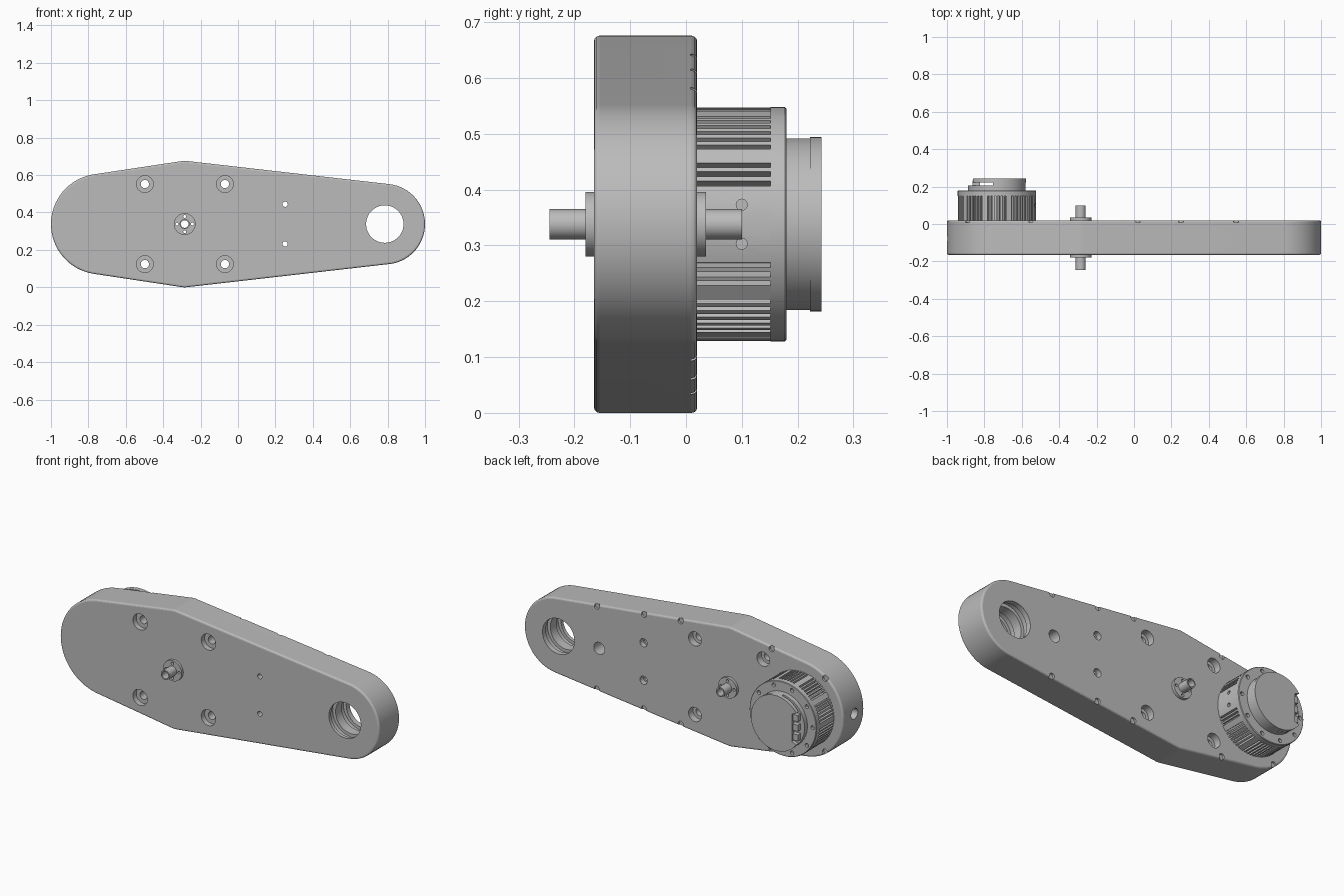
import bpy, bmesh, math
from mathutils import Matrix, Vector
from mathutils.geometry import convex_hull_2d

if "Cube" in bpy.data.objects:
    bpy.data.objects.remove(bpy.data.objects["Cube"])

MID = 0.338                      # height of the long axis
FRONT, BACK = -0.165, 0.02       # housing faces
MOTOR_X, SHAFT_X, BORE_X = -0.733, -0.285, 0.785

grey = bpy.data.materials.new("machined grey")
grey.use_nodes = True
grey.diffuse_color = (0.5, 0.5, 0.5, 1)
grey.node_tree.nodes["Principled BSDF"].inputs["Base Color"].default_value = (0.5, 0.5, 0.5, 1)


def circle(cx, cz, r, n=72):
    return [(cx + r * math.cos(i * math.tau / n), cz + r * math.sin(i * math.tau / n)) for i in range(n)]


def lathe(bm, profile, x, z, y=0, turn=0, n=36, closed=False):
    """Revolve (radius, depth) pairs about the y axis, then place the result."""
    place = Matrix.Translation((x, y, z)) @ Matrix.Rotation(turn, 4, "Z")
    rings = [[bm.verts.new(place @ Vector((a, d, b))) for a, b in circle(0, 0, r, n)] for r, d in profile]
    pairs = list(zip(rings, rings[1:]))
    if closed:
        pairs.append((rings[-1], rings[0]))
    else:
        bm.faces.new(rings[0])
        bm.faces.new(rings[-1])
    for p, q in pairs:
        for i in range(n):
            j = (i + 1) % n
            bm.faces.new((p[i], p[j], q[j], q[i]))


def extrude(bm, outline, y0, y1):
    """Extrude an x-z outline between two depths."""
    a = [bm.verts.new((x, y0, z)) for x, z in outline]
    b = [bm.verts.new((x, y1, z)) for x, z in outline]
    bm.faces.new(a)
    bm.faces.new(b)
    for i in range(len(a)):
        j = (i + 1) % len(a)
        bm.faces.new((a[i], a[j], b[j], b[i]))


def make(name, bm):
    bmesh.ops.recalc_face_normals(bm, faces=bm.faces)
    mesh = bpy.data.meshes.new(name)
    bm.to_mesh(mesh)
    bm.free()
    mesh.materials.append(grey)
    ob = bpy.data.objects.new(name, mesh)
    bpy.context.collection.objects.link(ob)
    return ob


def finish(ob, cutter_bm=None):
    """Cut holes, bake modifiers and shade smooth with sharp edges."""
    cutter = None
    if cutter_bm:
        cutter = make("cutter", cutter_bm)
        cutter.hide_render = True
        mod = ob.modifiers.new("holes", "BOOLEAN")
        mod.object, mod.operation, mod.solver = cutter, "DIFFERENCE", "EXACT"
    bpy.context.view_layer.update()
    deps = bpy.context.evaluated_depsgraph_get()
    mesh = bpy.data.meshes.new_from_object(ob.evaluated_get(deps))
    ob.modifiers.clear()
    ob.data = mesh
    mesh.polygons.foreach_set("use_smooth", [True] * len(mesh.polygons))
    mesh.set_sharp_from_angle(angle=math.radians(14))
    if cutter:
        bpy.data.objects.remove(cutter)


def pins(bm):
    """Four small through holes around the shaft."""
    for x, z in circle(SHAFT_X, MID, 0.041, 4):
        lathe(bm, [(0.008, -0.4), (0.008, 0.4)], x, z, n=16)


# Housing: hull of the two end arcs and the two rounded shoulders
points = circle(-0.731, MID, 0.269) + circle(BORE_X, MID, 0.215)
for side in (-1, 1):
    points += circle(SHAFT_X, MID + side * 0.238, 0.1)
bm = bmesh.new()
extrude(bm, [points[i] for i in convex_hull_2d(points)], FRONT, BACK)
bmesh.ops.remove_doubles(bm, verts=bm.verts, dist=0.001)
housing = make("housing", bm)
bevel = housing.modifiers.new("rounded rim", "BEVEL")
bevel.width, bevel.segments, bevel.limit_method = 0.01, 3, "ANGLE"

# Housing holes
cut = bmesh.new()
lathe(cut, [(0.1, -0.3), (0.1, -0.145), (0.118, -0.145), (0.118, -0.105), (0.1, -0.105),
            (0.1, -0.05), (0.118, -0.05), (0.118, -0.01), (0.1, -0.01), (0.1, 0.2)], BORE_X, MID, n=64)
lathe(cut, [(0.025, -0.3), (0.025, 0.3)], SHAFT_X, MID)
pins(cut)
lathe(cut, [(0.034, -0.08), (0.034, 0.1)], 0.53, MID)
lathe(cut, [(0.03, -0.1), (0.03, 0.1)], -1.0, MID, y=-0.08, turn=math.pi / 2)
for side in (-1, 1):
    for x in (-0.498, -0.07):
        lathe(cut, [(0.045, -0.3), (0.045, -0.135), (0.022, -0.135), (0.022, -0.02),
                    (0.04, -0.02), (0.04, 0.1)], x, MID + side * 0.214)
    lathe(cut, [(0.014, -0.3), (0.014, -0.01), (0.023, -0.01), (0.023, 0.1)], 0.252, MID + side * 0.106)
    # Screw recesses along the rear rim
    for x, rise in ((0.02, 0.292), (0.25, 0.267), (0.545, 0.234), (-0.55, 0.286), (-0.885, 0.208)):
        lathe(cut, [(0.016, 0.008), (0.016, 0.1)], x, MID + side * rise, n=24)
finish(housing, cut)

# Hollow shaft with a flange on each face
bm = bmesh.new()
lathe(bm, [(0.02, -0.245), (0.027, -0.245), (0.027, -0.18), (0.058, -0.18), (0.058, -0.164),
           (0.027, -0.164), (0.027, 0.019), (0.058, 0.019), (0.058, 0.036), (0.027, 0.036),
           (0.027, 0.1), (0.02, 0.1)], SHAFT_X, MID, closed=True)
cut = bmesh.new()
pins(cut)
finish(make("shaft", bm), cut)

# Motor can: ten groups of cooling slots, with a plain pad facing the shaft
R, DEEP = 0.209, 0.187
outline = []
for k in range(10):
    for step in (-12.5, -7.5, -2.5, 2.5, 7.5, 12.5):
        a = 36 * k + 18 + step
        corners = [(a, R)]
        if min(a, 360 - a) > 17:
            corners = [(a - 1.3, R), (a - 1.3, DEEP), (a + 1.3, DEEP), (a + 1.3, R)]
        for deg, r in corners:
            t = math.radians(deg)
            outline.append((MOTOR_X + r * math.cos(t), MID + r * math.sin(t)))
bm = bmesh.new()
extrude(bm, outline, 0.019, 0.152)
cut = bmesh.new()
for side in (-1, 1):
    lathe(cut, [(0.01, -0.1), (0.01, 0.1)], MOTOR_X + 0.27, MID + side * 0.035, y=0.1, turn=math.pi / 2, n=20)
finish(make("motor_can", bm), cut)

# Motor rear ring with screw recesses
bm = bmesh.new()
lathe(bm, [(0.21, 0.151), (0.21, 0.177), (0.207, 0.18)], MOTOR_X, MID, n=72)
cut = bmesh.new()
for x, z in circle(MOTOR_X, MID, 0.186, 10):
    lathe(cut, [(0.011, 0.165), (0.011, 0.3)], x, z, n=16)
finish(make("motor_ring", bm), cut)

# Rear cap: low base, raised half, notched lid and connector
CAP = 0.154
disc = circle(0, 0, CAP)
shift = lambda pts: [(MOTOR_X + x, MID + z) for x, z in pts]
bm = bmesh.new()
extrude(bm, shift(disc), 0.179, 0.206)
finish(make("cap_base", bm))
bm = bmesh.new()
extrude(bm, shift([(max(x, -0.02), z) for x, z in disc if x > -0.03]), 0.205, 0.23)
finish(make("cap_half", bm))
bm = bmesh.new()
extrude(bm, shift([(-0.1 if x < -0.13 else x, z) for x, z in circle(0, 0, 0.156)]), 0.222, 0.243)
finish(make("cap_lid", bm))
bm = bmesh.new()
for z in (-0.055, 0, 0.055):
    extrude(bm, shift([(-0.13, z - 0.018), (-0.09, z - 0.018), (-0.09, z + 0.018), (-0.13, z + 0.018)]), 0.205, 0.232)
finish(make("connector", bm))
